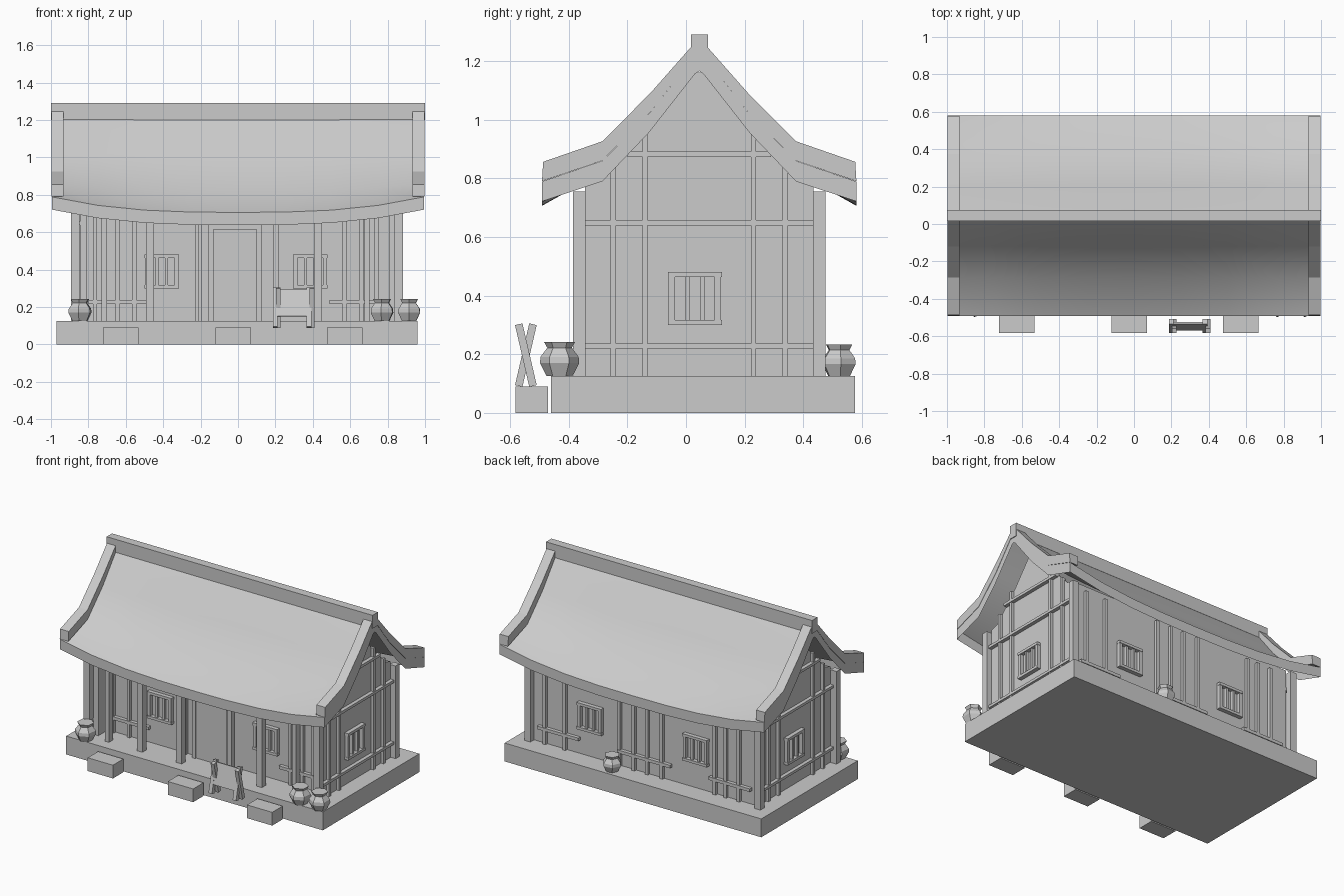
import bpy, bmesh, math
from mathutils import Matrix, Vector

if "Cube" in bpy.data.objects:
    bpy.data.objects.remove(bpy.data.objects["Cube"])

CY = 0.045             # centre line of the house in y
HX, HY = 0.845, 0.389  # half size of the walled body
PORCH = -0.238         # recessed front wall
I4 = Matrix.Identity(4)


def make(name, verts, faces, smooth=False, closed=True):
    me = bpy.data.meshes.new(name)
    me.from_pydata(verts, [], faces)
    if closed:
        bm = bmesh.new()
        bm.from_mesh(me)
        bmesh.ops.recalc_face_normals(bm, faces=bm.faces)
        bm.to_mesh(me)
        bm.free()
    ob = bpy.data.objects.new(name, me)
    bpy.context.collection.objects.link(ob)
    if smooth:
        bpy.context.view_layer.objects.active = ob
        ob.select_set(True)
        bpy.ops.object.shade_smooth_by_angle(angle=math.radians(40))
        ob.select_set(False)
    return ob


def box(name, x0, x1, y0, y1, z0, z1, m=I4):
    v = [m @ Vector((x, y, z)) for x in (x0, x1) for y in (y0, y1) for z in (z0, z1)]
    return make(name, v, [(0, 1, 3, 2), (4, 6, 7, 5), (0, 4, 5, 1),
                          (2, 3, 7, 6), (0, 2, 6, 4), (1, 5, 7, 3)])


def loft(name, sections):
    """Closed solid through a row of equal cross-sections."""
    n = len(sections[0])
    v = [p for s in sections for p in s]
    f = [(k * n + i, k * n + (i + 1) % n, (k + 1) * n + (i + 1) % n, (k + 1) * n + i)
         for k in range(len(sections) - 1) for i in range(n)]
    f += [tuple(range(n)), tuple(range(len(v) - n, len(v)))]
    return make(name, v, f)


def sheet(name, rows, flip):
    """Open one-sided surface through rows of points."""
    n = len(rows[0])
    f = [(k * n + i, k * n + i + 1, (k + 1) * n + i + 1, (k + 1) * n + i)
         for k in range(len(rows) - 1) for i in range(n - 1)]
    return make(name, [p for r in rows for p in r],
                [q[::-1] for q in f] if flip else f, True, False)


def lerp(pts, d):
    for (a, za), (b, zb) in zip(pts, pts[1:]):
        if d <= b:
            return za + (zb - za) * (d - a) / (b - a)
    return pts[-1][1]


# Half profiles of the roof: distance from the ridge line, height
BARGE = [(0.0, 1.27), (0.03, 1.245), (0.165, 1.092), (0.33, 0.926), (0.532, 0.856)]
TOP = [(0.0, 1.23), (0.03, 1.2), (0.165, 1.027), (0.33, 0.86), (0.536, 0.79)]
UNDER = [(0.0, 1.165), (0.015, 1.155), (0.172, 0.955), (0.33, 0.79), (0.536, 0.722)]

# Stone platform and steps
box("platform", -0.97, 0.96, -0.46, 0.577, 0, 0.125)
for x in (-0.628, -0.025, 0.57):
    box("front_step", x - 0.095, x + 0.095, -0.582, -0.47, 0, 0.09)


# Gable end walls at full depth, and the house body with a recessed front
def gable_solid(name, x0, x1, front_depth):
    peak = [(d, z + 0.005) for d, z in UNDER[3:0:-1]]
    side = lambda w: [(w, 0.125), (w, lerp(UNDER, w) + 0.005)] + [p for p in peak if p[0] < w]
    prof = [(CY + d, z) for d, z in side(HY)] + [(CY - d, z) for d, z in side(front_depth)[::-1]]
    loft(name, [[(x, y, z) for y, z in prof] for x in (x0, x1)])


gable_solid("house_body", -0.81, 0.81, CY - PORCH)
for s in (-1, 1):
    gable_solid("gable_wall", s * 0.81, s * HX, HY)


# Sagging thatched roof: skin with a deep eave, verge faces and raised verge boards
def drop(x, d):
    return 0.084 * (1 - abs(x) ** 2.8) * (d / 0.536) ** 1.6


def roof_row(x, s, loop):
    return [(x, CY + s * d, z - drop(x, d)) for d, z in loop]


for s in (-1, 1):
    xs = (-0.995, -0.75, -0.5, -0.25, 0, 0.25, 0.5, 0.75, 0.995)
    sheet("roof_skin", [roof_row(x, s, TOP + UNDER[-1:]) for x in xs], s > 0)
    for e in (-1, 1):
        x = e * 0.995
        sheet("verge_face", [roof_row(x, s, TOP), roof_row(x, s, UNDER)], s * e > 0)
        loop = BARGE + TOP[::-1]
        loft("verge_board", [[(e * u, CY + s * d, z) for d, z in loop] for u in (0.932, 0.997)])
box("ridge_beam", -1, 1, CY - 0.028, CY + 0.03, 1.2, 1.29)

# Corner posts
for sx in (-1, 1):
    for sy in (-1, 1):
        x, y = sx * 0.865 - 0.005, CY + sy * 0.409
        box("corner_post", x - 0.022, x + 0.022, y - 0.021, y + 0.021, 0.125, 0.755)

# Free-standing porch posts
for x in (-0.715, -0.47, -0.175, 0.205, 0.428, 0.69):
    w = 0.021 if x in (-0.47, -0.175, 0.428) else 0.014
    box("porch_post", x - w, x + w, -0.385, -0.343, 0.125, 0.72)

# Wall frames: local -y points outward, origin on the wall face
front = Matrix.Translation((0, PORCH, 0))
back = Matrix.Translation((0, CY + HY, 0)) @ Matrix.Rotation(math.pi, 4, 'Z')
right = Matrix.Translation((HX, CY, 0)) @ Matrix.Rotation(math.pi / 2, 4, 'Z')
left = Matrix.Translation((-HX, CY, 0)) @ Matrix.Rotation(-math.pi / 2, 4, 'Z')


def window(m, u):
    a = 0.09
    for s in (-1, 1):
        box("window_side", u + s * a - s * 0.022, u + s * a, -0.025, 0.01, 0.315, 0.465, m)
        z = 0.39 + s * 0.082
        box("window_rail", u - a - 0.002, u + a + 0.002, -0.028, 0.01, z - 0.009, z + 0.009, m)
        c = u + s * 0.026
        box("window_bar", c - 0.008, c + 0.008, -0.02, 0.01, 0.31, 0.47, m)


# Gable timbers and windows
for m in (right, left):
    window(m, -0.015)
    for u in (0.185, 0.293):
        for s in (-1, 1):
            box("gable_stud", s * u - 0.009, s * u + 0.009, -0.02, 0.01, 0.125, lerp(UNDER, u) + 0.01, m)
    for z, w in ((0.228, HY), (0.648, HY), (0.882, 0.245)):
        box("gable_rail", -w, w, -0.025, 0.01, z - 0.009, z + 0.009, m)

# Timbers and windows on the long walls
for m, studs in ((front, (-0.765, -0.645, -0.555, -0.22, 0.57, 0.66, 0.74)),
                 (back, (-0.75, -0.6, -0.19, -0.08, 0.02, 0.13, 0.53, 0.61, 0.71))):
    for u in (-0.408, 0.387):
        window(m, u)
    for u in studs:
        box("wall_stud", u - 0.011, u + 0.011, -0.02, 0.01, 0.125, 0.735, m)
    for a, b in ((-0.8, -0.49), (0.49, 0.8)):
        box("wall_rail", a, b, -0.024, 0.01, 0.217, 0.238, m)
box("back_low_rail", -0.2, 0.2, -0.024, 0.01, 0.217, 0.238, back)

# Door with frame
box("door", -0.13, 0.1, -0.025, 0.01, 0.125, 0.615, front)
for x in (-0.143, 0.113):
    box("door_jamb", x - 0.013, x + 0.013, -0.035, 0.01, 0.125, 0.637, front)
box("door_lintel", -0.156, 0.126, -0.035, 0.01, 0.615, 0.64, front)

# Clay jars, six-sided, each turned a little
JAR = [(0.044, 0), (0.067, 0.045), (0.065, 0.066), (0.042, 0.097), (0.053, 0.117)]
for x, y, k, turn in ((-0.845, -0.431, 1, 0.4), (0.77, -0.431, 1, 0.45),
                      (0.915, -0.431, 1, 0.5), (0.19, 0.522, 0.92, 0.1)):
    loft("jar", [[(x + k * r * math.cos(turn + math.tau * i / 6),
                   y + k * r * math.sin(turn + math.tau * i / 6),
                   0.125 + k * z) for i in range(6)] for r, z in JAR])

# Crossed-leg drying rack with a leaning cloth
for x in (0.207, 0.388):
    for s in (-1, 1):
        m = (Matrix.Translation((x + s * 0.008, -0.546, 0.197))
             @ Matrix.Rotation(s * math.radians(13), 4, 'X'))
        box("rack_leg", -0.013, 0.013, -0.013, 0.013, -0.108, 0.108, m)
lean = Matrix.Translation((0.297, -0.546, 0.222)) @ Matrix.Rotation(math.radians(-13), 4, 'X')
box("rack_cloth", -0.09, 0.09, -0.006, 0.006, -0.073, 0.073, lean)
